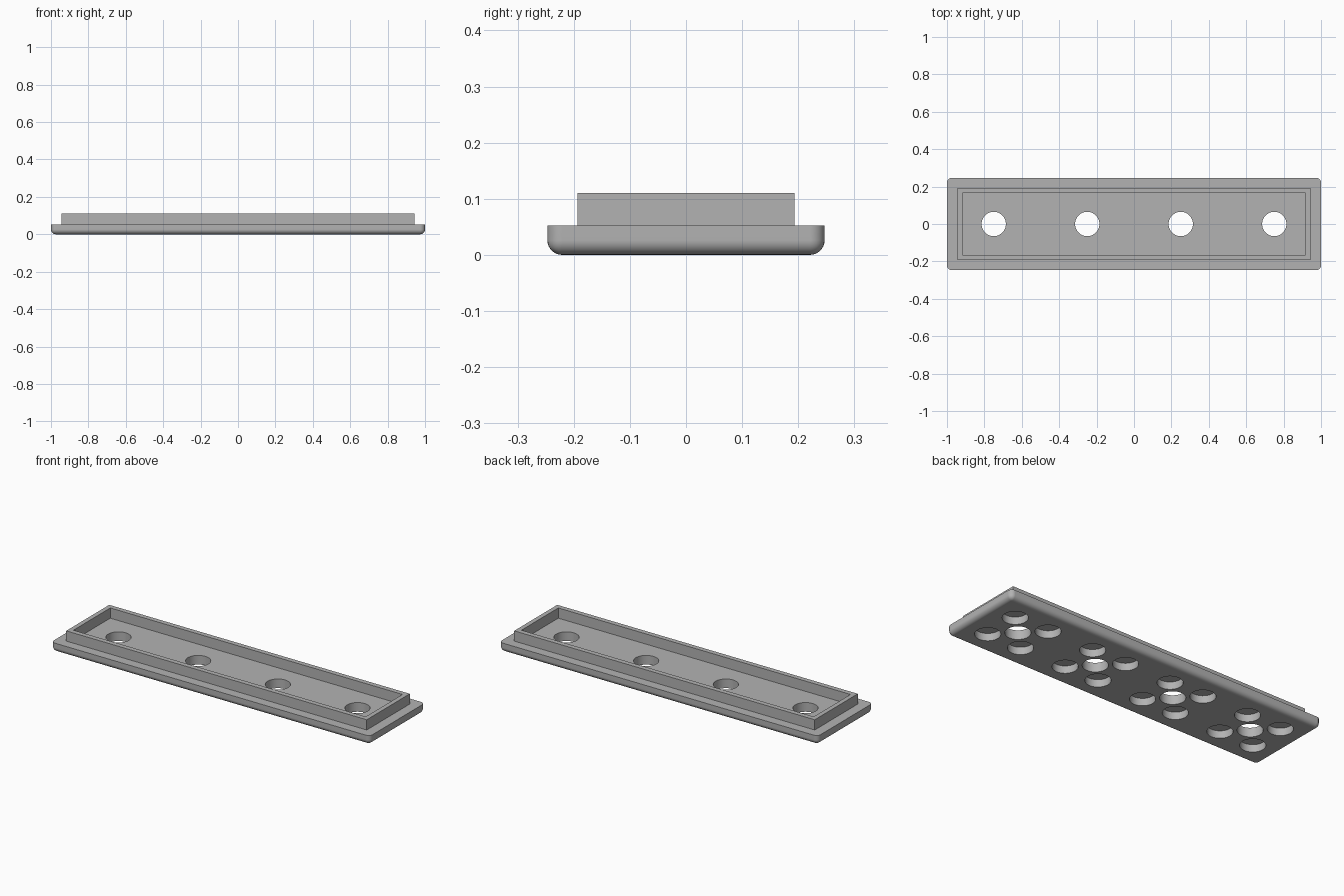
import bpy, bmesh, math
from mathutils import Matrix

cube = bpy.data.objects.get("Cube")
if cube:
    bpy.data.objects.remove(cube, do_unlink=True)

grey = bpy.data.materials.new("plain grey")
grey.use_nodes = True
colour = (0.45, 0.45, 0.45, 1)
grey.diffuse_color = colour
grey.node_tree.nodes["Principled BSDF"].inputs["Base Color"].default_value = colour

PLATE_TOP, RIM_TOP = 0.052, 0.11
HOLE_RADIUS, POCKET_DEPTH, POCKET_OFFSET = 0.065, 0.042, 0.106


def make_object(name, bm):
    bmesh.ops.recalc_face_normals(bm, faces=bm.faces)
    mesh = bpy.data.meshes.new(name)
    bm.to_mesh(mesh)
    bm.free()
    mesh.materials.append(grey)
    obj = bpy.data.objects.new(name, mesh)
    bpy.context.collection.objects.link(obj)
    return obj


def add_box(bm, half_x, half_y, z0, z1):
    size = Matrix.Diagonal((2 * half_x, 2 * half_y, z1 - z0, 1))
    place = Matrix.Translation((0, 0, (z0 + z1) / 2))
    return bmesh.ops.create_cube(bm, size=1, matrix=place @ size)


def add_drill(bm, x, y, z1):
    z0 = -0.05
    bmesh.ops.create_cone(bm, cap_ends=True, segments=48, radius1=HOLE_RADIUS,
                          radius2=HOLE_RADIUS, depth=z1 - z0,
                          matrix=Matrix.Translation((x, y, (z0 + z1) / 2)))


# Plate: rounded everywhere except around its top face
bm = bmesh.new()
add_box(bm, 1, 0.247, 0, PLATE_TOP)
soft = [e for e in bm.edges if min(v.co.z for v in e.verts) < 0.01]
bmesh.ops.bevel(bm, geom=soft, offset=0.026, segments=7, profile=0.5,
                affect='EDGES', clamp_overlap=True)
plate = make_object("base_plate", bm)

# Drills: a through hole with four blind pockets around it, four times
bm = bmesh.new()
for x in (-0.75, -0.25, 0.25, 0.75):
    add_drill(bm, x, 0, 0.2)
    for sx in (-1, 1):
        for sy in (-1, 1):
            add_drill(bm, x + sx * POCKET_OFFSET, sy * POCKET_OFFSET, POCKET_DEPTH)
drills = make_object("hole_cutter", bm)
drills.hide_render = True

bpy.context.view_layer.objects.active = plate
plate.select_set(True)
cut = plate.modifiers.new("holes", 'BOOLEAN')
cut.operation, cut.solver, cut.object = 'DIFFERENCE', 'EXACT', drills
bpy.ops.object.modifier_apply(modifier=cut.name)
bpy.data.objects.remove(drills, do_unlink=True)
bpy.ops.object.shade_smooth_by_angle(angle=math.radians(30))
weighted = plate.modifiers.new("even shading", 'WEIGHTED_NORMAL')
weighted.keep_sharp = True

# Rim: thin upright wall around the tray floor
bm = bmesh.new()
loops = []
for half_x, half_y in ((0.943, 0.193), (0.917, 0.165)):
    for z in (PLATE_TOP, RIM_TOP):
        loops.append([bm.verts.new((sx * half_x, sy * half_y, z))
                      for sx, sy in ((-1, -1), (1, -1), (1, 1), (-1, 1))])
outer_low, outer_high, inner_low, inner_high = loops
for a, b in ((outer_low, outer_high), (outer_high, inner_high), (inner_high, inner_low)):
    for i in range(4):
        j = (i + 1) % 4
        bm.faces.new((a[i], a[j], b[j], b[i]))
rim = make_object("raised_rim", bm)
